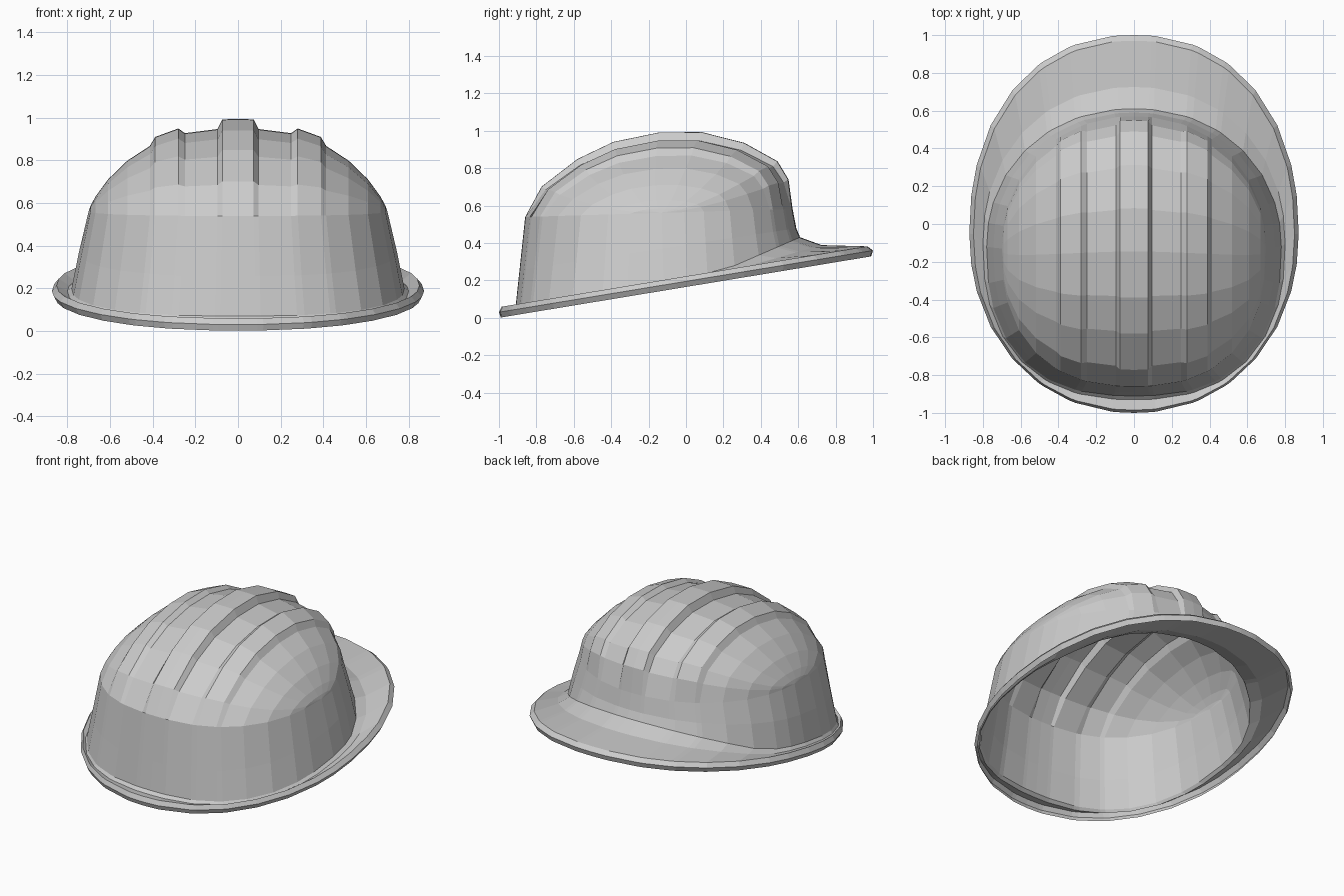
import bpy, bmesh

if "Cube" in bpy.data.objects:
    bpy.data.objects.remove(bpy.data.objects["Cube"])

# Column positions across the hat as (half-width fraction, rib height)
half = [(.0, .045), (.105, .045), (.137, 0), (.355, 0), (.40, .03), (.555, .03),
        (.59, 0), (.74, 0), (.87, 0), (.955, 0), (.988, 0), (1, 0)]
cols = [(-u, r) for u, r in half[:0:-1]] + half
N = len(cols)


def outline_y(u, y0, b, p):
    return y0 + b * max(0, 1 - abs(u) ** p) ** (1 / p)


def ring(bm, a, y0, back, front, pb, pf, z0, slope, bump=0):
    """Closed loop: back edge left to right, then front edge right to left."""
    pts = [(a * u, outline_y(u, y0, -back, pb)) for u, _ in cols]
    pts += [(a * u, outline_y(u, y0, front, pf)) for u, _ in cols[-2:0:-1]]
    return [bm.verts.new((x, y, z0 + slope * y + bump * max(0, (y - .2) / .41)))
            for x, y in pts]


def bridge(bm, lower, upper):
    n = len(lower)
    for i in range(n):
        j = (i + 1) % n
        bm.faces.new((lower[i], lower[j], upper[j], upper[i]))


def finish(bm, name):
    bmesh.ops.recalc_face_normals(bm, faces=bm.faces)
    # open surface: make sure it faces up and out
    if sum(f.normal.z * f.calc_area() for f in bm.faces) < 0:
        bmesh.ops.reverse_faces(bm, faces=bm.faces)
    me = bpy.data.meshes.new(name)
    bm.to_mesh(me)
    bm.free()
    ob = bpy.data.objects.new(name, me)
    bpy.context.collection.objects.link(ob)


BASE = (.78, -.12, .79, .73, 2.5, 2.1, .22, .165, .11)

# Shell: side walls
bm = bmesh.new()
base = ring(bm, *BASE)
mid = ring(bm, .745, -.125, .765, .715, 2.45, 2.1, .39, .15)
shoulder = ring(bm, .70, -.13, .73, .70, 2.4, 2.1, .565, .03)
bridge(bm, base, mid)
bridge(bm, mid, shoulder)

# Shell: crown with three raised ribs, profile runs back to front
profile = [(-.85, .37), (-.59, .70), (-.33, .90), (0, 1), (.31, .99),
           (.62, .84), (.86, .60), (.94, .37)]
rows = []
for i, (u, rib) in enumerate(cols):
    b = shoulder[i]
    f = shoulder[-(i - (N - 1)) + N - 1] if 0 < i < N - 1 else b
    if f is b:
        rows.append([b] * (len(profile) + 2))
        continue
    row = [b]
    g = .385 * (1 - abs(u) ** 2.6) ** .8
    for v, k in profile:
        t = (v + 1) / 2
        p = b.co.lerp(f.co, t)
        p.z += (g + rib) * k
        p.y += v * rib * .5
        row.append(bm.verts.new(p))
    rows.append(row + [f])
for r0, r1 in zip(rows, rows[1:]):
    for j in range(len(r0) - 1):
        quad = list(dict.fromkeys((r0[j], r1[j], r1[j + 1], r0[j + 1])))
        if len(quad) > 2:
            bm.faces.new(quad)
finish(bm, "shell")

# Brim: gutter round the shell, long bill at +y, turned-down lip
bm = bmesh.new()
loops = [ring(bm, *BASE),
         ring(bm, .80, -.105, .825, .83, 2.4, 2.15, .205, .165, .05),
         ring(bm, .85, -.055, .93, 1.025, 2.15, 2.2, .222, .165),
         ring(bm, .872, -.05, .95, 1.05, 2.1, 2.2, .195, .165),
         ring(bm, .855, -.05, .94, 1.04, 2.1, 2.2, .165, .165)]
for a, b in zip(loops, loops[1:]):
    bridge(bm, a, b)
finish(bm, "brim")
